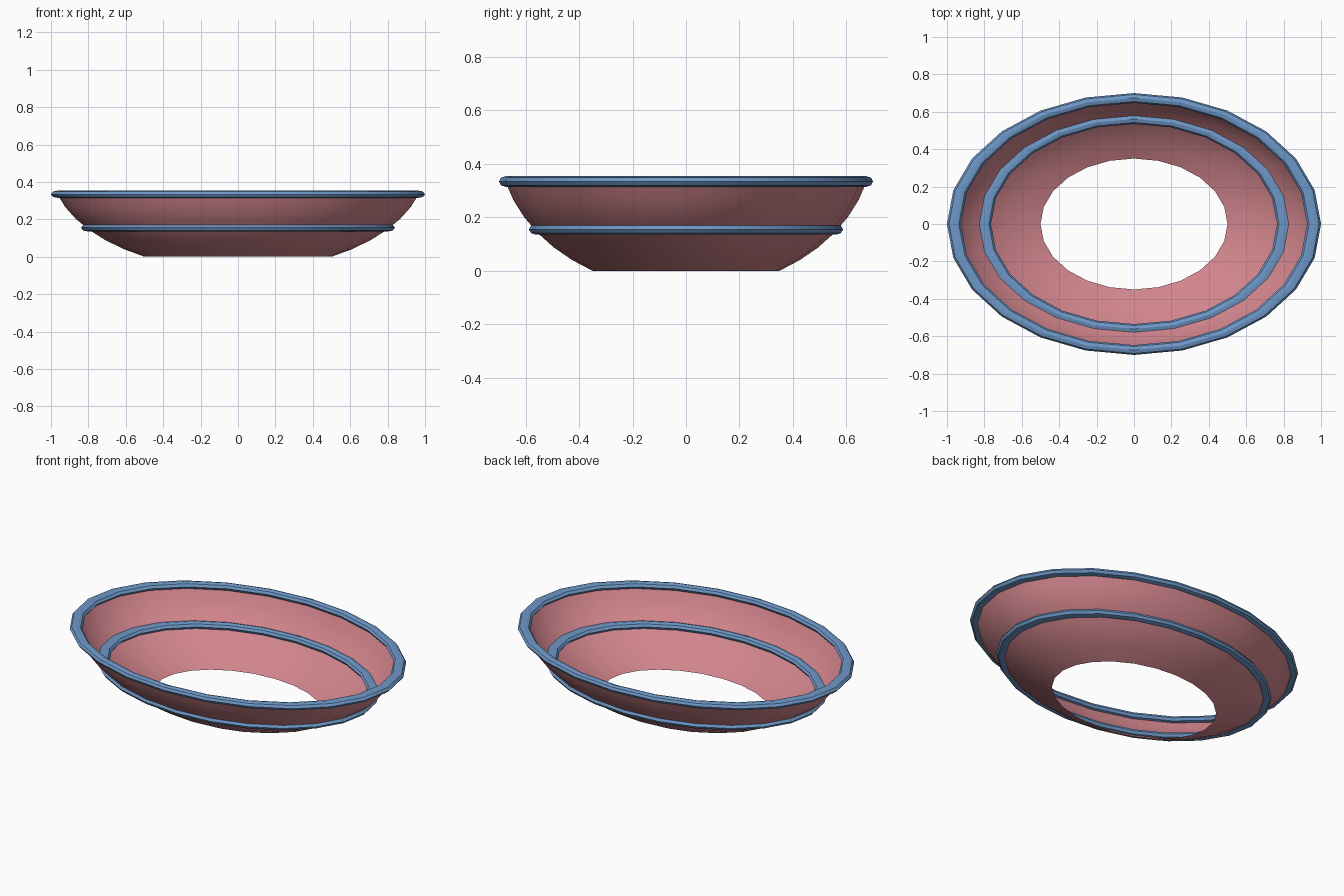
import bpy, bmesh, math

cube = bpy.data.objects.get("Cube")
if cube:
    bpy.data.objects.remove(cube, do_unlink=True)

SEGMENTS = 24     # sides around the oval
DEPTH = 0.70      # oval depth compared with its width
DOME = 0.55       # flattening of the round bowl profile


def make_material(name, rgb):
    mat = bpy.data.materials.new(name)
    mat.use_nodes = True
    color = (*rgb, 1.0)
    mat.diffuse_color = color
    mat.node_tree.nodes["Principled BSDF"].inputs["Base Color"].default_value = color
    return mat


def lathe(name, profile, mat, closed=False):
    """Sweep a (radius, height) profile around an oval."""
    bm = bmesh.new()
    rings = []
    for r, z in profile:
        angles = [2 * math.pi * i / SEGMENTS for i in range(SEGMENTS)]
        rings.append([bm.verts.new((r * math.cos(a), DEPTH * r * math.sin(a), z))
                      for a in angles])
    pairs = list(zip(rings, rings[1:]))
    if closed:
        pairs.append((rings[-1], rings[0]))
    for low, high in pairs:
        for i in range(SEGMENTS):
            j = (i + 1) % SEGMENTS
            bm.faces.new((low[i], low[j], high[j], high[i]))
    mesh = bpy.data.meshes.new(name)
    bm.to_mesh(mesh)
    bm.free()
    mesh.materials.append(mat)
    obj = bpy.data.objects.new(name, mesh)
    bpy.context.collection.objects.link(obj)
    bpy.ops.object.select_all(action='DESELECT')
    obj.select_set(True)
    bpy.context.view_layer.objects.active = obj
    bpy.ops.object.shade_smooth_by_angle(angle=math.radians(30))
    return obj


def band(name, radius, height, mat):
    """Flattened eight-sided hoop."""
    section = [(radius + 0.0375 * math.cos(k * math.pi / 4),
                height + 0.02 * math.sin(k * math.pi / 4)) for k in range(8)]
    return lathe(name, section, mat, closed=True)


pink = make_material("dusty pink", (0.64, 0.235, 0.265))
blue = make_material("soft blue", (0.155, 0.31, 0.57))

# Open-bottomed bowl wall: part of a flattened sphere
start = math.radians(30)
wall = []
for step in range(7):
    t = start + math.radians(7.5 * step)
    wall.append((math.sin(t), DOME * (math.cos(start) - math.cos(t))))
lathe("bowl_wall", wall, pink)

# Hoops around the rim and the middle
band("rim_band", 0.9625, 0.334, blue)
band("middle_band", 0.802, 0.155, blue)
